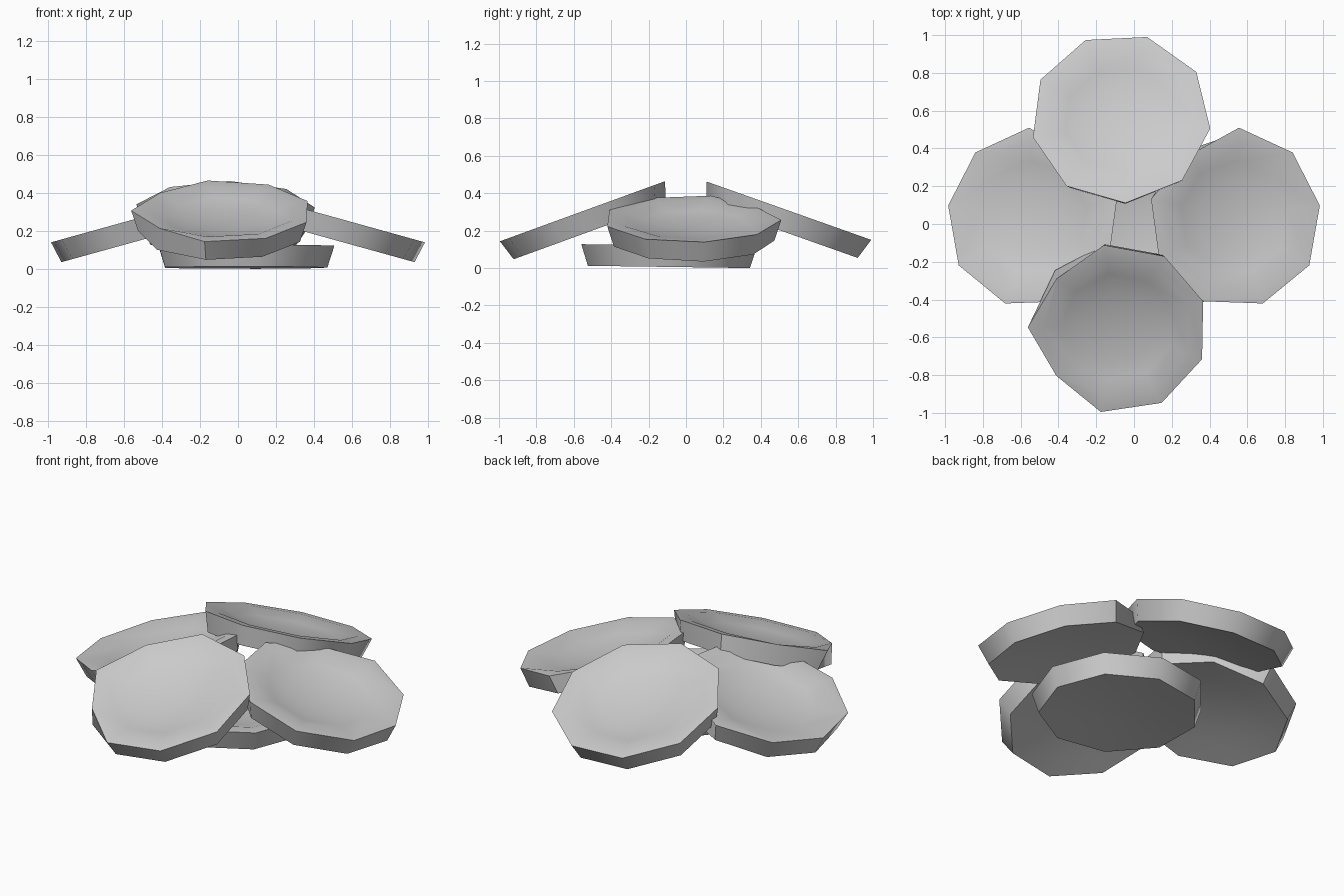
import bpy, bmesh, math
from mathutils import Matrix, Vector

if "Cube" in bpy.data.objects:
    bpy.data.objects.remove(bpy.data.objects["Cube"])

SIDES = 9
# cross-section (radius, height): hollow underside, wall, flat rim, hollow top
PROFILE = [(0.0, -0.085), (0.15, -0.088), (0.30, -0.10), (0.44, -0.115),
           (0.477, 0.0), (0.40, 0.0), (0.30, -0.032), (0.20, -0.05),
           (0.10, -0.06), (0.0, -0.063)]
RIM, LIP = 4, 5   # rows of the profile: outer and inner edge of the rim


def dish(name, centre, turn, tilt_x=0.0, tilt_y=0.0, mirror=False, pinch={}):
    """One nine-sided shallow dish; pinch maps a corner to the radius where
    the rim's outer and inner edge meet."""
    place = (Matrix.Translation(Vector(centre))
             @ Matrix.Rotation(math.radians(tilt_x), 4, 'X')
             @ Matrix.Rotation(math.radians(tilt_y), 4, 'Y')
             @ Matrix.Rotation(math.radians(turn), 4, 'Z'))
    if mirror:
        place = Matrix.Scale(-1, 4, Vector((1, 0, 0))) @ place
    bm = bmesh.new()
    rings = []
    for row, (r, z) in enumerate(PROFILE):
        ring = []
        for i in range(SIDES if r else 1):
            a = 2 * math.pi * i / SIDES
            rr = r
            if i in pinch and row in (RIM, LIP):
                rr = pinch[i] - (0.003 if row == LIP else 0)
            ring.append(bm.verts.new((rr * math.cos(a), rr * math.sin(a), z)))
        rings.append(ring)
    for a, b in zip(rings, rings[1:]):
        for i in range(SIDES):
            j = (i + 1) % SIDES
            if len(a) == 1:
                bm.faces.new((a[0], b[j], b[i]))
            elif len(b) == 1:
                bm.faces.new((a[i], a[j], b[0]))
            else:
                bm.faces.new((a[i], a[j], b[j], b[i]))
    bm.transform(place)
    bmesh.ops.recalc_face_normals(bm, faces=bm.faces)
    mesh = bpy.data.meshes.new(name)
    bm.to_mesh(mesh)
    bm.free()
    ob = bpy.data.objects.new(name, mesh)
    bpy.context.collection.objects.link(ob)
    bpy.ops.object.select_all(action='DESELECT')
    ob.select_set(True)
    bpy.context.view_layer.objects.active = ob
    bpy.ops.object.shade_smooth_by_angle(angle=math.radians(42))


# level dish in the middle, at the bottom
dish("bottom_dish", (0.03, -0.09, 0.121), 0, tilt_x=-0.8)
# front and back dishes lean outwards
dish("back_dish", (-0.07, 0.56, 0.303), -7, tilt_x=-19.5)
dish("front_dish", (-0.085, -0.555, 0.303), 19, tilt_x=20, pinch={3: 0.43, 5: 0.42})
# mirrored side dishes, their rims running out on the low side
for name, flip in (("right_dish", False), ("left_dish", True)):
    dish(name, (0.54, 0.033, 0.262), 8, tilt_y=15.5, mirror=flip,
         pinch={0: 0.465, 1: 0.465, 8: 0.475, 3: 0.42})
